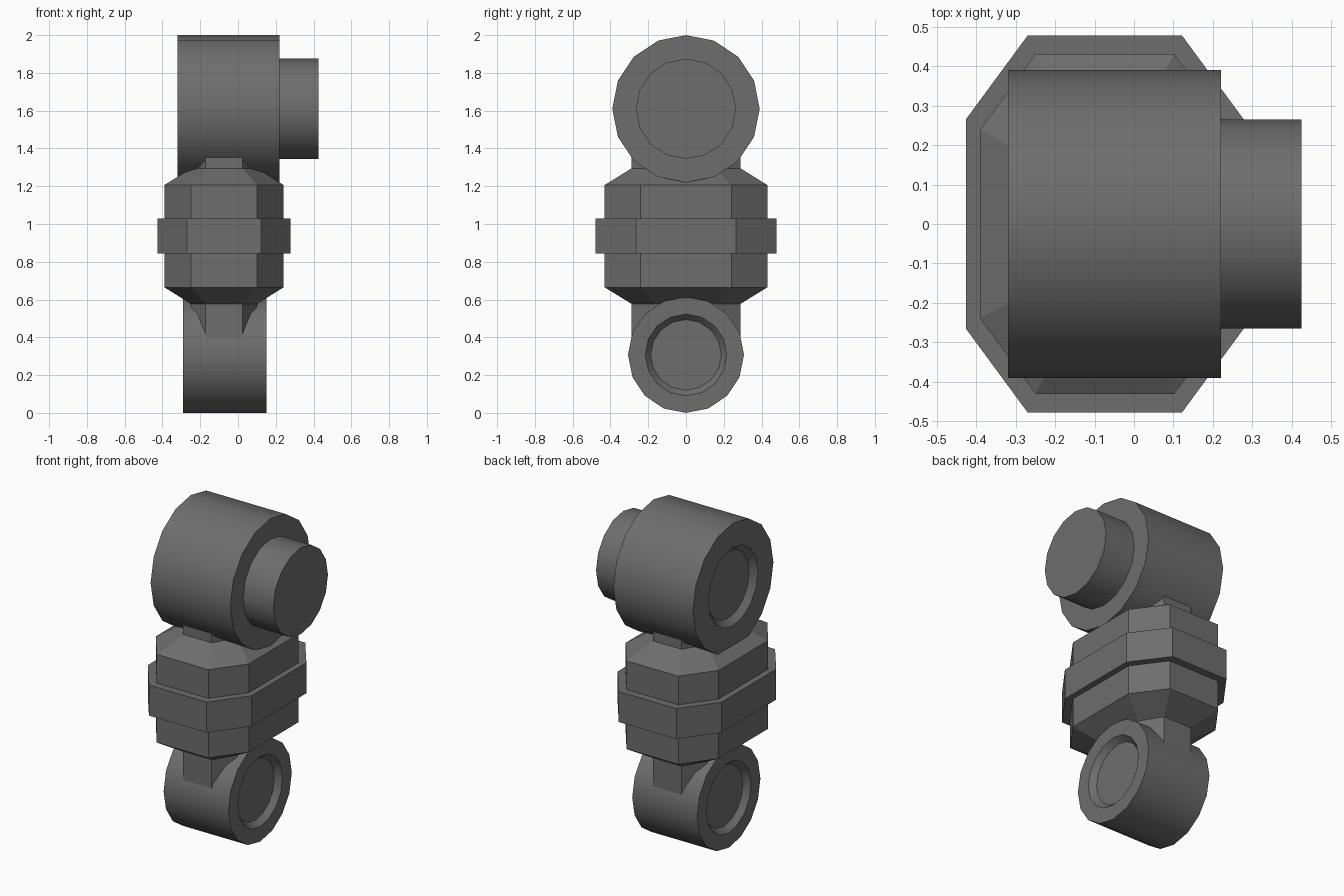
import bpy, bmesh
from math import sin, cos, pi, radians

if "Cube" in bpy.data.objects:
    bpy.data.objects.remove(bpy.data.objects["Cube"])

SIDES = 16
BODY_X = -0.074  # the body sits slightly off centre

# Dark grey finish for every part
dark = bpy.data.materials.new("dark_grey")
dark.diffuse_color = (0.155, 0.155, 0.155, 1)
dark.use_nodes = True
dark.node_tree.nodes["Principled BSDF"].inputs["Base Color"].default_value = dark.diffuse_color


def loft(name, rings, smooth=False):
    """Skin a list of equal-length point rings and cap both ends."""
    bm = bmesh.new()
    loops = [[bm.verts.new(p) for p in ring] for ring in rings]
    for a, b in zip(loops, loops[1:]):
        for i in range(len(a)):
            j = (i + 1) % len(a)
            bm.faces.new((a[i], a[j], b[j], b[i]))
    bm.faces.new(loops[0])
    bm.faces.new(loops[-1])
    bmesh.ops.recalc_face_normals(bm, faces=bm.faces)
    mesh = bpy.data.meshes.new(name)
    bm.to_mesh(mesh)
    bm.free()
    mesh.materials.append(dark)
    obj = bpy.data.objects.new(name, mesh)
    bpy.context.collection.objects.link(obj)
    if smooth:
        bpy.ops.object.select_all(action='DESELECT')
        obj.select_set(True)
        bpy.context.view_layer.objects.active = obj
        bpy.ops.object.shade_smooth_by_angle(angle=radians(30))
    return obj


def lathe_x(name, z, profile):
    """Turn (x, radius) points around an x-direction axis at height z."""
    rings = [[(x, r * sin(2 * pi * i / SIDES), z + r * cos(2 * pi * i / SIDES))
              for i in range(SIDES)] for x, r in profile]
    return loft(name, rings, smooth=True)


def octagon(hx, hy, z):
    """Stretched octagon with corners at 0.556 of each half width."""
    k = 0.556
    pts = [(1, -k), (1, k), (k, 1), (-k, 1), (-1, k), (-1, -k), (-k, -1), (k, -1)]
    return [(BODY_X + hx * x, hy * y, z) for x, y in pts]


# Upper joint: recessed on the left, stepped hub on the right
lathe_x("upper_joint", 1.61, [(-0.285, 0.205), (-0.32, 0.24), (-0.32, 0.39), (0.22, 0.39),
                              (0.22, 0.265), (0.425, 0.265)])

# Lower joint: recessed on both sides
lathe_x("lower_joint", 0.307, [(-0.255, 0.187), (-0.29, 0.216), (-0.29, 0.307),
                               (0.15, 0.307), (0.15, 0.216), (0.115, 0.187)])

# Octagonal arm: necks, tapered shoulders, body and raised band
loft("arm_body", [octagon(hx, hy, z) for hx, hy, z in [
    (0.175, 0.288, 0.33), (0.175, 0.288, 0.577), (0.316, 0.431, 0.665),
    (0.316, 0.431, 0.843), (0.352, 0.478, 0.843), (0.352, 0.478, 1.03),
    (0.316, 0.431, 1.03), (0.316, 0.431, 1.206), (0.175, 0.288, 1.295),
    (0.175, 0.288, 1.45)]])
